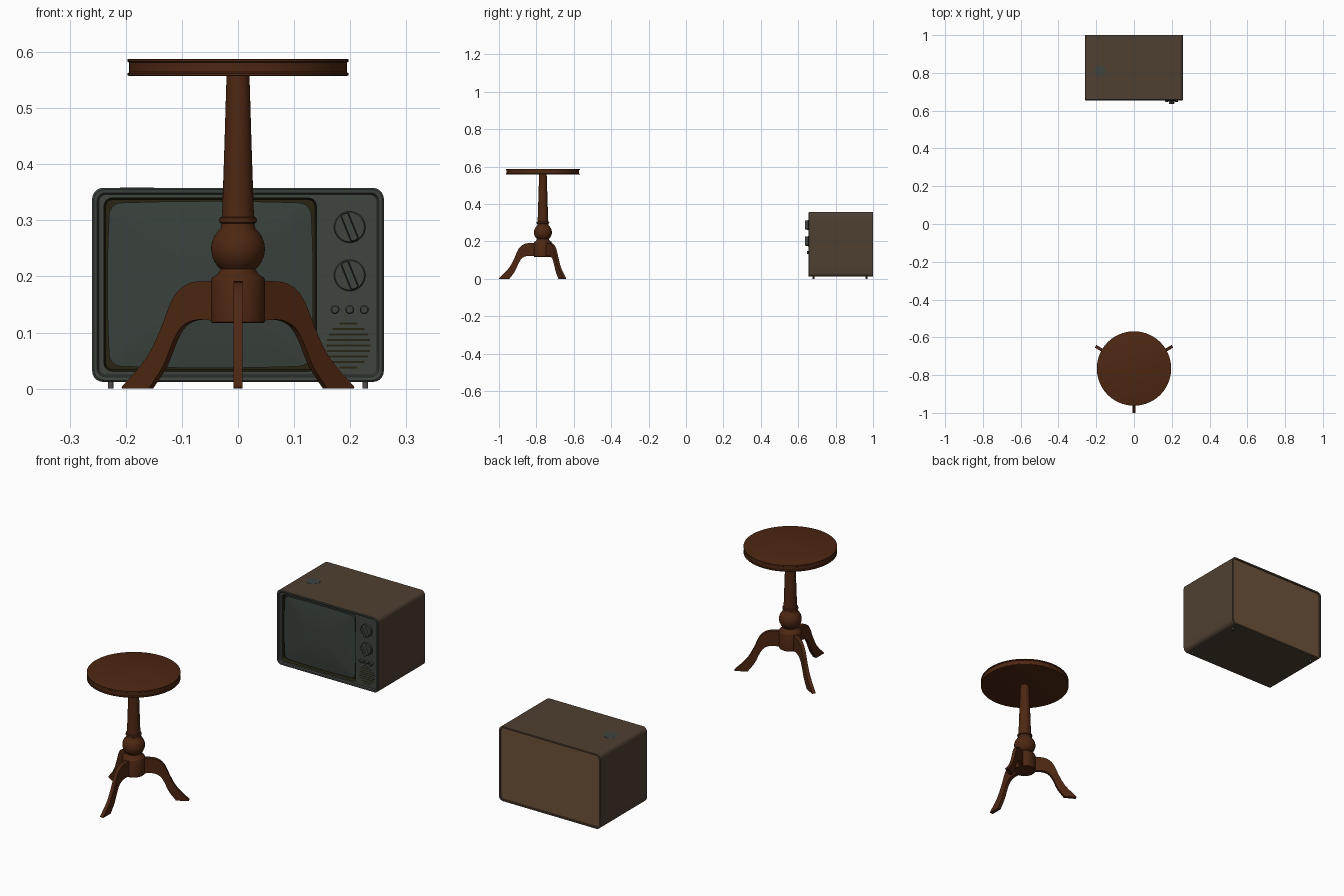
import bpy, bmesh, math
from mathutils import Vector, Matrix

if "Cube" in bpy.data.objects:
    bpy.data.objects.remove(bpy.data.objects["Cube"])


def mat(name, rgb):
    m = bpy.data.materials.new(name)
    m.diffuse_color = (*rgb, 1)
    m.use_nodes = True
    m.node_tree.nodes["Principled BSDF"].inputs["Base Color"].default_value = m.diffuse_color
    return m


WOOD = mat("red_brown_wood", (0.075, 0.020, 0.006))
CASE = mat("dark_brown_case", (0.078, 0.051, 0.032))
BACK = mat("tan_back_board", (0.150, 0.083, 0.041))
FRONT = mat("grey_green_plastic", (0.050, 0.058, 0.049))
GLASS = mat("dark_green_glass", (0.041, 0.054, 0.046))
OLIVE = mat("dark_olive", (0.021, 0.018, 0.006))
METAL = mat("dull_metal", (0.085, 0.080, 0.075))


def loft(name, rings, mats, strip=None, caps=(0, 0)):
    """Skin a list of equal-length rings; strip gives a material per band."""
    bm = bmesh.new()
    vs = [[bm.verts.new(p) for p in r] for r in rings]
    n = len(rings[0])
    for k in range(len(vs) - 1):
        for i in range(n):
            j = (i + 1) % n
            f = bm.faces.new((vs[k][i], vs[k][j], vs[k + 1][j], vs[k + 1][i]))
            f.material_index = strip[k] if strip else 0
    for ring, m in ((vs[0], caps[0]), (vs[-1], caps[1])):
        bm.faces.new(ring).material_index = m
    bmesh.ops.recalc_face_normals(bm, faces=bm.faces)
    me = bpy.data.meshes.new(name)
    bm.to_mesh(me)
    bm.free()
    for m in mats:
        me.materials.append(m)
    ob = bpy.data.objects.new(name, me)
    bpy.context.collection.objects.link(ob)
    return ob


def lathe(name, profile, m, cx=0, cy=0, n=48):
    rings = [[(cx + r * math.cos(a), cy + r * math.sin(a), z)
              for a in (2 * math.pi * i / n for i in range(n))] for r, z in profile]
    return loft(name, rings, [m])


def knob(name, profile, m, x, z, n=32):
    """Turned part along y; profile is (radius, y)."""
    rings = [[(x + r * math.cos(a), y, z + r * math.sin(a))
              for a in (2 * math.pi * i / n for i in range(n))] for r, y in profile]
    return loft(name, rings, [m])


def rrect(x0, x1, z0, z1, r, y, bulge=0, n=5, m=8):
    """Rounded rectangle ring in the xz plane, sides optionally bowed out."""
    cx, cz, w, h = (x0 + x1) / 2, (z0 + z1) / 2, (x1 - x0) / 2, (z1 - z0) / 2
    pts = []
    for q, (sx, sz) in enumerate(((1, 1), (-1, 1), (-1, -1), (1, -1))):
        for i in range(n + 1):
            a = math.pi / 2 * (q + i / n)
            pts.append((sx * (w - r) + r * math.cos(a), sz * (h - r) + r * math.sin(a)))
    out = []
    for i, p in enumerate(pts):
        out.append(p)
        if i % (n + 1) == n:      # points along the straight side
            e = pts[(i + 1) % len(pts)]
            out += [(p[0] + (e[0] - p[0]) * t / m, p[1] + (e[1] - p[1]) * t / m) for t in range(1, m)]
    return [(cx + x * (1 + bulge * (1 - (z / h) ** 2)), y,
             cz + z * (1 + bulge * (1 - (x / w) ** 2))) for x, z in out]


def smooth_path(pts, k=4):
    """Catmull-Rom through the points."""
    p = [Vector(q) for q in pts]
    p = [2 * p[0] - p[1]] + p + [2 * p[-1] - p[-2]]
    out = []
    for i in range(1, len(p) - 2):
        for s in range(k):
            t = s / k
            a, b, c, d = p[i - 1:i + 3]
            out.append(0.5 * (2 * b + (c - a) * t + (2 * a - 5 * b + 4 * c - d) * t ** 2
                              + (3 * b - a - 3 * c + d) * t ** 3))
    return out + [p[-2]]


# ---------- pedestal table ----------
TY = -0.765
lathe("table_top", [(0.192, 0.557), (0.197, 0.558), (0.197, 0.562), (0.194, 0.564), (0.194, 0.581),
                    (0.197, 0.583), (0.197, 0.587), (0.194, 0.588)], WOOD, 0, TY, 64)
ball = [(0.048 * math.cos(a), 0.249 + 0.047 * math.sin(a))
        for a in (math.radians(-50 + 10 * i) for i in range(11))]
lathe("table_column", [(0.046, 0.117), (0.048, 0.119), (0.048, 0.194), (0.046, 0.198), (0.038, 0.203),
                       (0.034, 0.208)] + ball +
      [(0.029, 0.294), (0.033, 0.296), (0.034, 0.300), (0.033, 0.304), (0.029, 0.306),
       (0.028, 0.320), (0.024, 0.44), (0.021, 0.54), (0.020, 0.558)], WOOD, 0, TY)

# three curved legs, outline in (radius, height)
upper = smooth_path([(0.030, 0.190), (0.058, 0.192), (0.098, 0.187), (0.129, 0.162), (0.156, 0.104),
                     (0.185, 0.054), (0.235, 0.003)])
lower = smooth_path([(0.178, 0.002), (0.150, 0.040), (0.130, 0.083), (0.112, 0.110), (0.086, 0.122),
                     (0.056, 0.122), (0.030, 0.119)])
outline = upper + [Vector((0.234, 0)), Vector((0.179, 0))] + lower
for i, ang in enumerate((-90, 30, 150)):
    leg = loft(f"table_leg_{i + 1}", [[(p.x, s * 0.008, p.y) for p in outline] for s in (-1, 1)], [WOOD])
    leg.data.transform(Matrix.Translation((0, TY, 0)) @ Matrix.Rotation(math.radians(ang), 4, 'Z'))


# ---------- television ----------
def outer(inset, y):
    return rrect(-0.26 + inset, 0.26 - inset, 0.012 + inset, 0.358 - inset, 0.020 - inset * 0.6, y)


# one skin: screen well, fascia, lip, case walls, back rim, inset back board
loft("television_housing",
     [rrect(-0.236, 0.137, 0.034, 0.337, 0.012, 0.680), rrect(-0.239, 0.140, 0.031, 0.340, 0.015, 0.663),
      outer(0.012, 0.663), outer(0.009, 0.656), outer(0.003, 0.655), outer(0, 0.658),
      outer(0, 1.0), outer(0.007, 1.0), outer(0.007, 0.994)],
     [OLIVE, FRONT, CASE, BACK], [0, 1, 1, 1, 1, 2, 2, 2], (0, 3))

# domed screen
SX, SZ, SW, SH = -0.0495, 0.1855, 0.179, 0.145
rings = [rrect(SX - SW, SX + SW, SZ - SH, SZ + SH, 0.02, 0.679, 0.025)]
for s in (1, 0.98, 0.9, 0.75, 0.6, 0.4, 0.2, 0.05):
    rings.append(rrect(SX - SW * s, SX + SW * s, SZ - SH * s, SZ + SH * s, 0.02 * s,
                       0.661 + 0.009 * s * s, 0.025))
loft("screen", rings, [GLASS])

# two channel dials with tilted grips
for i, z in enumerate((0.288, 0.202)):
    knob(f"dial_{i + 1}", [(0.028, 0.664), (0.028, 0.654), (0.026, 0.652)], FRONT, 0.199, z)
    grip = loft(f"dial_grip_{i + 1}", [rrect(-0.008, 0.008, -0.026, 0.026, 0.004, 0.654),
                                       rrect(-0.006, 0.006, -0.025, 0.025, 0.004, 0.635)], [FRONT])
    grip.data.transform(Matrix.Translation((0.199, 0, z)) @ Matrix.Rotation(math.radians(-22), 4, 'Y'))

# three small knobs
for i, x in enumerate((0.173, 0.199, 0.225)):
    knob(f"small_knob_{i + 1}", [(0.008, 0.664), (0.008, 0.648), (0.006, 0.646)], FRONT, x, 0.141, 20)

# round speaker grille made of slots
for i in range(9):
    dz = (i - 4) * 0.0098
    w = math.sqrt(0.043 ** 2 - dz ** 2) * 0.92
    z = 0.077 + dz
    loft(f"speaker_slot_{i + 1}", [rrect(0.197 - w, 0.197 + w, z - 0.0018, z + 0.0018, 0.001, y)
                                   for y in (0.664, 0.6625)], [OLIVE])

# patch on the case top and four feet
lathe("top_patch", [(0.030, 0.3575), (0.030, 0.3587)], FRONT, -0.18, 0.81, 24)
for x in (-0.227, 0.227):
    for y in (0.682, 0.965):
        lathe("television_foot", [(0.005, 0), (0.005, 0.014)], METAL, x, y, 16)

# smooth shading with sharp edges kept
bpy.ops.object.select_all(action='SELECT')
bpy.context.view_layer.objects.active = bpy.context.selected_objects[0]
bpy.ops.object.shade_smooth_by_angle(angle=math.radians(35))
